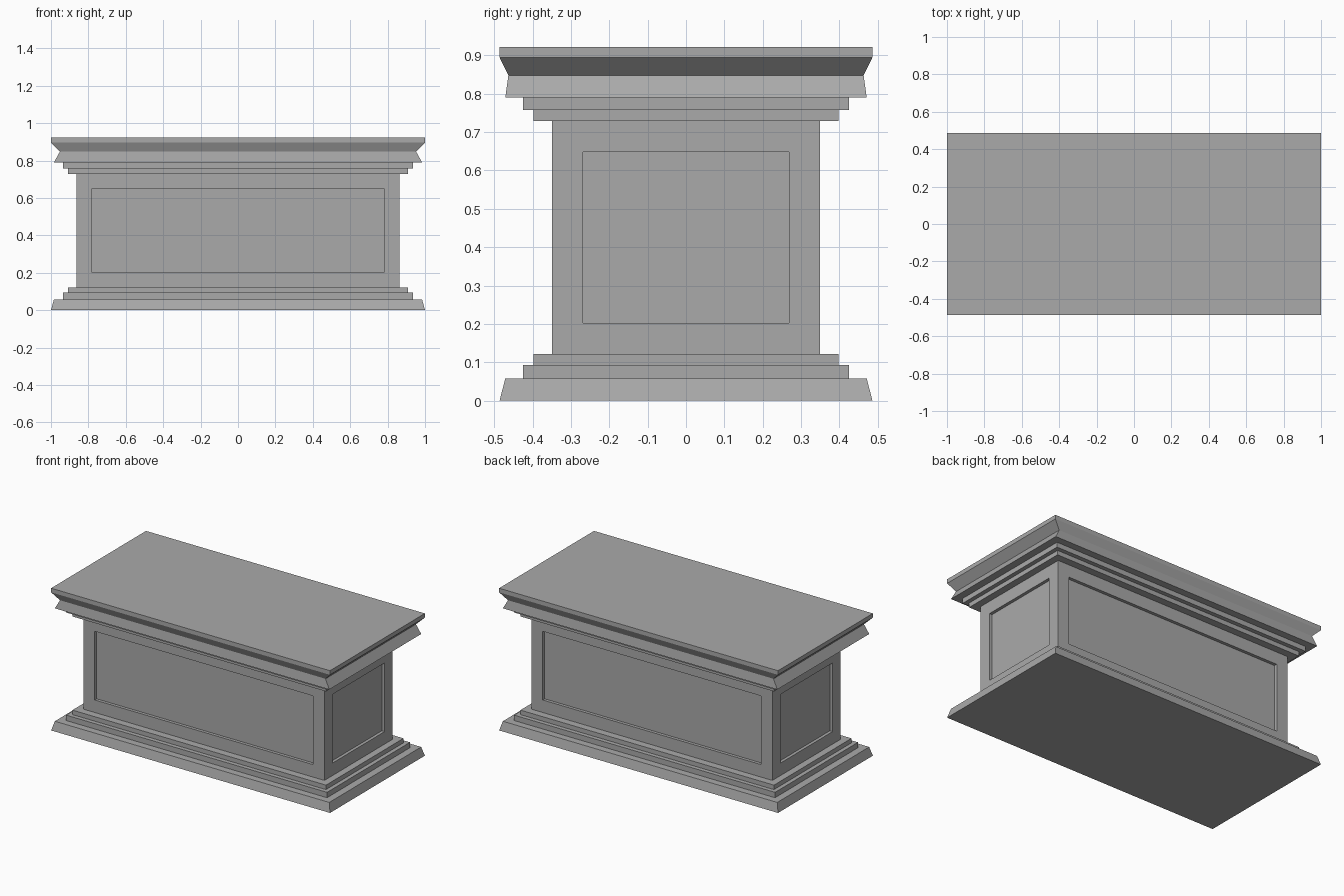
import bpy
import bmesh

cube = bpy.data.objects.get("Cube")
if cube:
    bpy.data.objects.remove(cube, do_unlink=True)

stone = bpy.data.materials.new("grey_stone")
stone.use_nodes = True
GREY = (0.4, 0.4, 0.4, 1.0)
stone.diffuse_color = GREY
stone.node_tree.nodes["Principled BSDF"].inputs["Base Color"].default_value = GREY

# Half width and half depth of each moulding outline
EDGE = (1.0, 0.486)
LIP = (0.984, 0.471)
NECK = (0.952, 0.463)
WIDE_STEP = (0.936, 0.4245)
NARROW_STEP = (0.909, 0.397)
BODY = (0.864, 0.349)


def stack(name, profile, panel=None):
    """Join rectangular rings (size, z) into a capped solid, with optional sunk side panels."""
    bm = bmesh.new()
    rings = []
    for (hx, hy), z in profile:
        corners = ((-hx, -hy), (hx, -hy), (hx, hy), (-hx, hy))
        rings.append([bm.verts.new((x, y, z)) for x, y in corners])
    sides = []
    for low, high in zip(rings, rings[1:]):
        for i in range(4):
            j = (i + 1) % 4
            sides.append(bm.faces.new((low[i], low[j], high[j], high[i])))
    bm.faces.new(rings[0][::-1])
    bm.faces.new(rings[-1])
    bm.normal_update()

    if panel:
        margin, depth = panel
        # Frame line, then a step straight back to the sunk field
        bmesh.ops.inset_individual(bm, faces=sides, thickness=margin, use_even_offset=True)
        for face in sides:
            inward = -face.normal.copy() * depth
            moved = bmesh.ops.extrude_discrete_faces(bm, faces=[face])["faces"]
            bmesh.ops.translate(bm, verts=moved[0].verts[:], vec=inward)

    mesh = bpy.data.meshes.new(name)
    bm.to_mesh(mesh)
    bm.free()
    mesh.materials.append(stone)
    obj = bpy.data.objects.new(name, mesh)
    bpy.context.collection.objects.link(obj)
    return obj


# Sloped plinth with two steps
stack("base_moulding", [
    (EDGE, 0.0), (LIP, 0.058),
    (WIDE_STEP, 0.058), (WIDE_STEP, 0.093),
    (NARROW_STEP, 0.093), (NARROW_STEP, 0.122),
])

# Main block with a recessed panel on all four sides
stack("panelled_body", [(BODY, 0.122), (BODY, 0.729)], panel=(0.081, 0.02))

# Two steps, a tapered band and a flared top slab
stack("top_moulding", [
    (NARROW_STEP, 0.729), (NARROW_STEP, 0.758),
    (WIDE_STEP, 0.758), (WIDE_STEP, 0.79),
    (LIP, 0.79), (NECK, 0.848),
    (EDGE, 0.895), (EDGE, 0.922),
])
